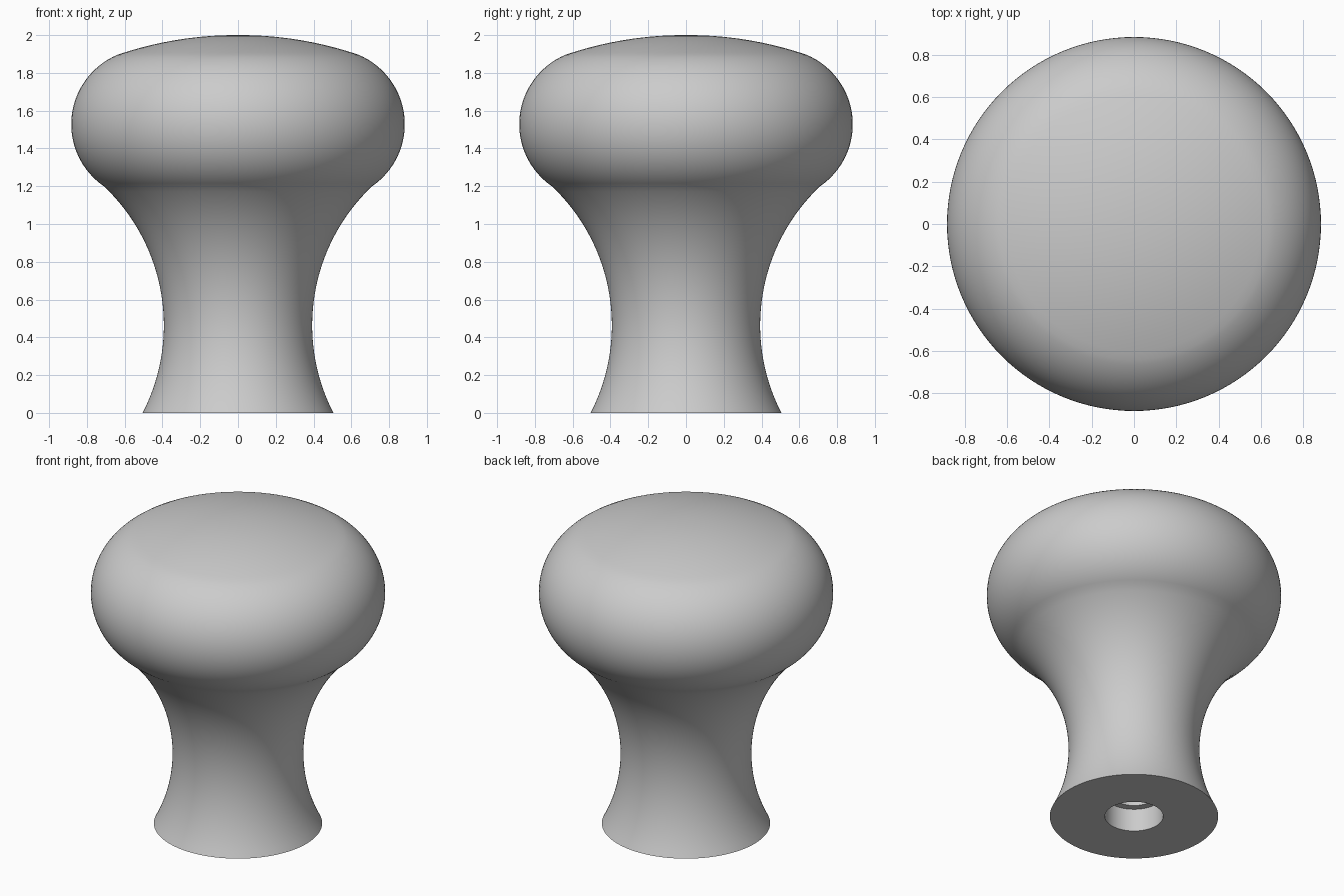
import bpy, bmesh
from math import atan2, cos, sin, tau, radians, hypot

cube = bpy.data.objects.get("Cube")
if cube:
    bpy.data.objects.remove(cube, do_unlink=True)

SEGMENTS = 128


def arc(centre, start, end, steps):
    """Profile points (radius, height) from start to end around centre."""
    cx, cz = centre
    a = atan2(start[1] - cz, start[0] - cx)
    b = atan2(end[1] - cz, end[0] - cx)
    if b - a > tau / 2:
        b -= tau
    if a - b > tau / 2:
        b += tau
    ra = hypot(start[0] - cx, start[1] - cz)
    rb = hypot(end[0] - cx, end[1] - cz)
    points = []
    for i in range(steps + 1):
        t = i / steps
        r, ang = ra + (rb - ra) * t, a + (b - a) * t
        points.append((cx + r * cos(ang), cz + r * sin(ang)))
    return points


def lathe(name, profile, material):
    bm = bmesh.new()
    verts = [bm.verts.new((r, 0, z)) for r, z in profile]
    edges = [bm.edges.new(pair) for pair in zip(verts, verts[1:])]
    bmesh.ops.spin(bm, geom=verts + edges, cent=(0, 0, 0), axis=(0, 0, 1),
                   angle=tau, steps=SEGMENTS, use_merge=False)
    bmesh.ops.remove_doubles(bm, verts=bm.verts, dist=0.0001)
    bmesh.ops.recalc_face_normals(bm, faces=bm.faces)
    mesh = bpy.data.meshes.new(name)
    bm.to_mesh(mesh)
    bm.free()
    mesh.materials.append(material)
    obj = bpy.data.objects.new(name, mesh)
    bpy.context.collection.objects.link(obj)
    bpy.ops.object.select_all(action="DESELECT")
    obj.select_set(True)
    bpy.context.view_layer.objects.active = obj
    bpy.ops.object.shade_smooth_by_angle(angle=radians(30))
    return obj


grey = bpy.data.materials.new("plain_grey")
grey.use_nodes = True
colour = (0.6, 0.6, 0.6, 1)
grey.diffuse_color = colour
grey.node_tree.nodes["Principled BSDF"].inputs["Base Color"].default_value = colour

# Stepped screw hole and flat foot
foot, neck_top, rim = (0.505, 0), (0.71, 1.2), (0.64, 1.895)
hole = [(0, 0.6), (0.13, 0.6), (0.13, 0.15), (0.175, 0.15), (0.175, 0)]
# Waisted stem, rounded head and shallow dome
stem = arc((1.405, 0.46), foot, neck_top, 32)
head = arc((0.485, 1.525), neck_top, rim, 32)
dome = arc((0, 0.055), rim, (0, 2), 16)

lathe("knob", hole + stem + head[1:] + dome[1:], grey)
